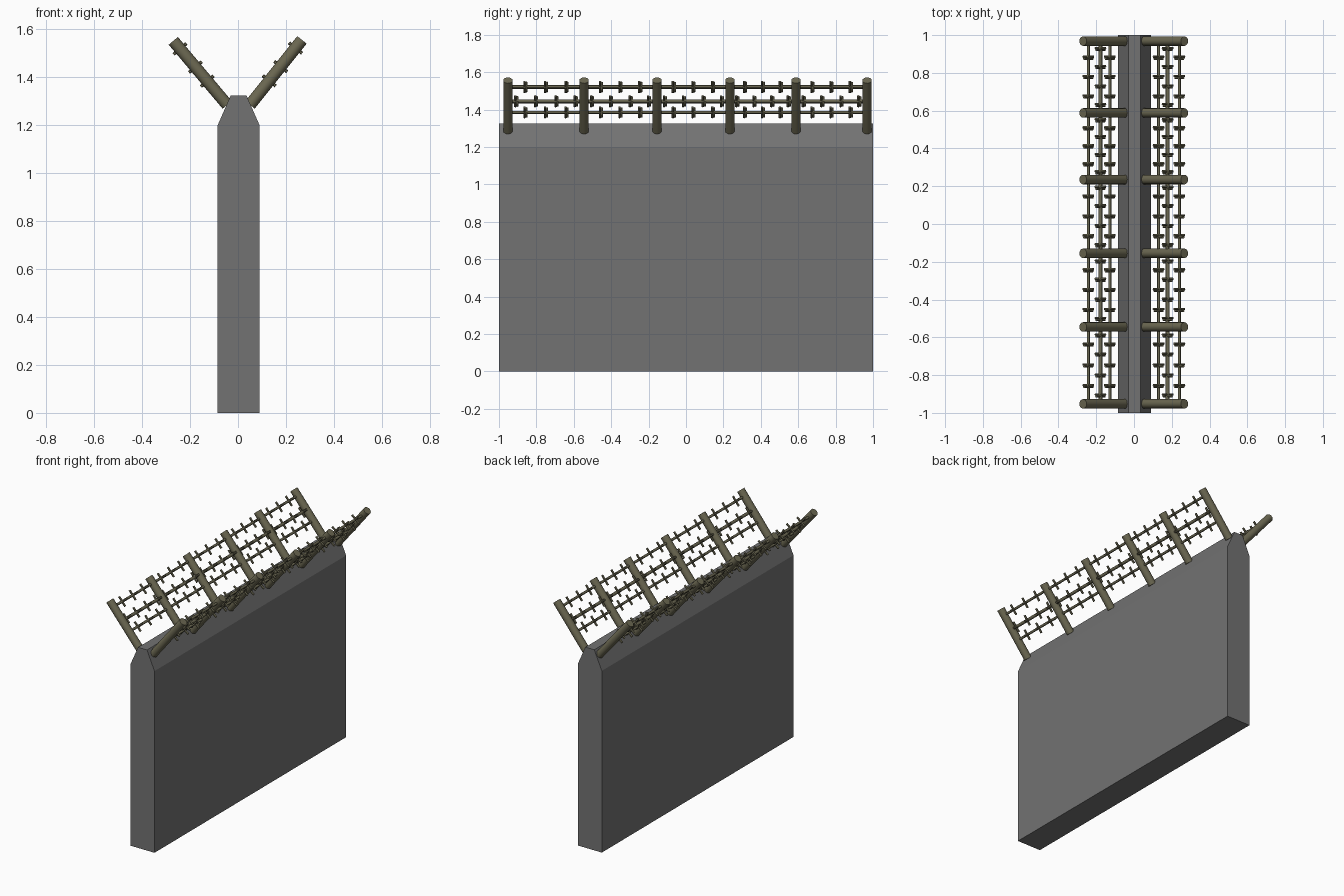
import bpy, bmesh, math
from mathutils import Vector

if "Cube" in bpy.data.objects:
    bpy.data.objects.remove(bpy.data.objects["Cube"])


def material(name, color):
    m = bpy.data.materials.new(name)
    m.diffuse_color = (*color, 1)
    m.use_nodes = True
    m.node_tree.nodes["Principled BSDF"].inputs["Base Color"].default_value = m.diffuse_color
    return m


def finish(bm, name, mat, smooth=True):
    me = bpy.data.meshes.new(name)
    bmesh.ops.recalc_face_normals(bm, faces=bm.faces)
    bm.to_mesh(me)
    bm.free()
    ob = bpy.data.objects.new(name, me)
    bpy.context.collection.objects.link(ob)
    me.materials.append(mat)
    if smooth:
        bpy.ops.object.select_all(action='DESELECT')
        ob.select_set(True)
        bpy.context.view_layer.objects.active = ob
        bpy.ops.object.shade_smooth_by_angle(angle=math.radians(50))
    return ob


def rod(bm, a, b, r, sides):
    a, b = Vector(a), Vector(b)
    d = b - a
    M = d.to_track_quat('Z', 'Y').to_matrix().to_4x4()
    M.translation = (a + b) / 2
    bmesh.ops.create_cone(bm, cap_ends=True, segments=sides, radius1=r,
                          radius2=r, depth=d.length, matrix=M)


concrete = material("concrete", (0.17, 0.17, 0.17))
olive = material("olive_metal", (0.15, 0.14, 0.085))

# Wall: chamfered profile extruded along y
profile = [(-0.085, 0), (0.09, 0), (0.09, 1.2), (0.035, 1.325),
           (-0.03, 1.325), (-0.085, 1.2)]
bm = bmesh.new()
face = bm.faces.new([bm.verts.new((x, -1, z)) for x, z in profile])
ext = bmesh.ops.extrude_face_region(bm, geom=[face])
bmesh.ops.translate(bm, vec=(0, 2, 0),
                    verts=[v for v in ext["geom"] if isinstance(v, bmesh.types.BMVert)])
finish(bm, "wall", concrete, smooth=False)

# Leaning fence on each side: foot and tip of the posts, as (x, z)
post_y = [-0.952, -0.545, -0.155, 0.235, 0.588, 0.968]
sides = {"right": ((0.05, 1.285), (0.267, 1.556)),
         "left": ((-0.045, 1.285), (-0.27, 1.552))}
rows = [(0.37, 0.008, (0.23, 0.5, 0.77)),
        (0.59, 0.010, (0.11, 0.37, 0.64, 0.89)),
        (0.875, 0.008, (0.23, 0.5, 0.77))]

for side, (foot, tip) in sides.items():
    foot = Vector((foot[0], 0, foot[1]))
    tip = Vector((tip[0], 0, tip[1]))
    along = (tip - foot).normalized()
    across = Vector((along.z, 0, -along.x))
    posts, wires, barbs = bmesh.new(), bmesh.new(), bmesh.new()
    for y in post_y:
        off = Vector((0, y, 0))
        rod(posts, foot + off, tip + off, 0.025, 16)
    for t, r, spots in rows:
        c = foot.lerp(tip, t)
        rod(wires, c + Vector((0, post_y[0], 0)), c + Vector((0, post_y[-1], 0)), r, 8)
        # Each barb is two short crossed pins
        for y0, y1 in zip(post_y, post_y[1:]):
            for f in spots:
                p = c + Vector((0, y0 + (y1 - y0) * f, 0))
                for d, dy in ((along, -0.005), (across, 0.005)):
                    q = p + Vector((0, dy, 0))
                    rod(barbs, q - d * 0.035, q + d * 0.035, 0.007, 6)
    finish(posts, side + "_posts", olive)
    finish(wires, side + "_wires", olive)
    finish(barbs, side + "_barbs", olive, smooth=False)
